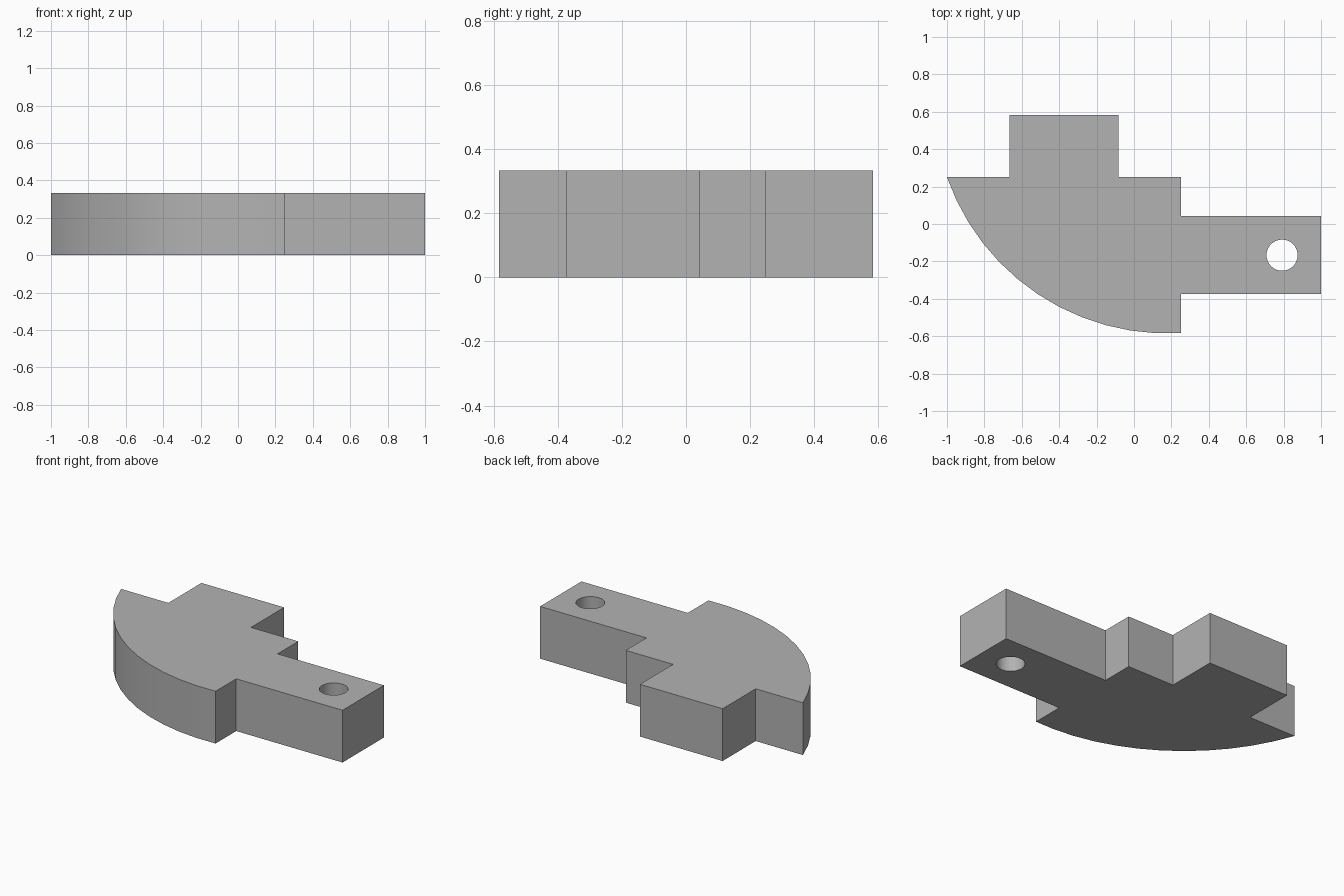
import bpy, bmesh, math
from mathutils import Vector

cube = bpy.data.objects.get("Cube")
if cube:
    bpy.data.objects.remove(cube)

U = 1 / 12          # one drawing unit
HEIGHT = 4 * U
RADIUS = 15
ARC_STEPS = 12

# Material
grey = bpy.data.materials.new("plain_grey")
grey.use_nodes = True
grey.diffuse_color = (0.45, 0.45, 0.45, 1)
grey.node_tree.nodes["Principled BSDF"].inputs["Base Color"].default_value = grey.diffuse_color


def arc(start, end, radius, steps):
    """Points on the bulging arc between two points, ends included."""
    a, b = Vector(start), Vector(end)
    half = (b - a) / 2
    normal = Vector((-half.y, half.x)).normalized()
    centre = a + half + normal * math.sqrt(radius ** 2 - half.length_squared)
    first = math.atan2(a.y - centre.y, a.x - centre.x)
    sweep = 2 * math.asin(half.length / radius)
    return [centre + radius * Vector((math.cos(first + sweep * i / steps),
                                      math.sin(first + sweep * i / steps)))
            for i in range(steps + 1)]


def prism(name, points, bottom, top):
    """Extrude a flat outline, given in drawing units, between two heights."""
    bm = bmesh.new()
    face = bm.faces.new([bm.verts.new((p[0] * U, p[1] * U, bottom)) for p in points])
    new = bmesh.ops.extrude_face_region(bm, geom=[face])["geom"]
    bmesh.ops.translate(bm, vec=(0, 0, top - bottom),
                        verts=[g for g in new if isinstance(g, bmesh.types.BMVert)])
    bmesh.ops.recalc_face_normals(bm, faces=bm.faces)
    mesh = bpy.data.meshes.new(name)
    bm.to_mesh(mesh)
    bm.free()
    mesh.materials.append(grey)
    obj = bpy.data.objects.new(name, mesh)
    bpy.context.collection.objects.link(obj)
    return obj


# Plate: curved front edge, then the arm, then the square tab at the back
outline = arc((-12, 3), (3, -7), RADIUS, ARC_STEPS)
outline += [(3, -4.5), (12, -4.5), (12, 0.5), (3, 0.5), (3, 3),
            (-1, 3), (-1, 7), (-8, 7), (-8, 3)]
plate = prism("bracket_plate", outline, 0, HEIGHT)

# Round hole through the end of the arm
circle = [(9.5 + math.cos(math.tau * i / 32), -2 + math.sin(math.tau * i / 32))
          for i in range(32)]
cutter = prism("hole_cutter", circle, -0.1, HEIGHT + 0.1)
cutter.hide_render = True
cutter.hide_viewport = True
cutter.display_type = 'WIRE'
cut = plate.modifiers.new("arm_hole", 'BOOLEAN')
cut.operation = 'DIFFERENCE'
cut.solver = 'EXACT'
cut.object = cutter

# Smooth the hole wall and curved edge, keep the corners sharp
bpy.ops.object.select_all(action='DESELECT')
plate.select_set(True)
bpy.context.view_layer.objects.active = plate
bpy.ops.object.modifier_apply(modifier=cut.name)
bpy.data.objects.remove(cutter)
bpy.ops.object.shade_smooth_by_angle(angle=math.radians(30))
